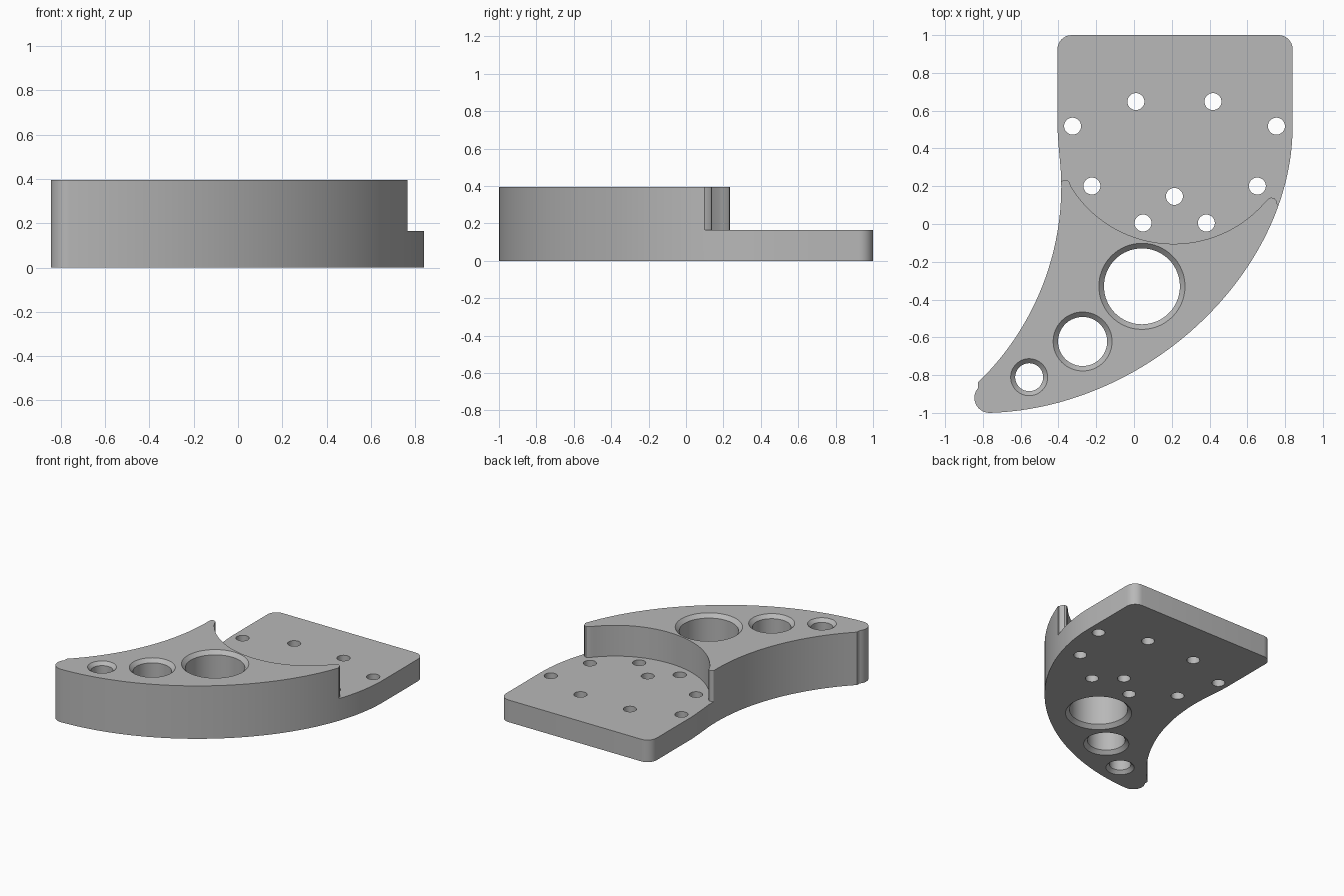
import bpy, bmesh, math
from mathutils import Vector
from mathutils.geometry import interpolate_bezier

if "Cube" in bpy.data.objects:
    bpy.data.objects.remove(bpy.data.objects["Cube"])

TOP, SHELF = 0.395, 0.165

grey = bpy.data.materials.new("plain grey")
grey.diffuse_color = (0.48, 0.48, 0.48, 1)
grey.use_nodes = True
grey.node_tree.nodes["Principled BSDF"].inputs["Base Color"].default_value = grey.diffuse_color


def arc(cx, cy, r, a0, a1, n):
    """Points on an arc, angles in degrees."""
    out = []
    for i in range(n + 1):
        a = math.radians(a0 + (a1 - a0) * i / n)
        out.append((cx + r * math.cos(a), cy + r * math.sin(a)))
    return out


def finish(name, bm):
    bmesh.ops.recalc_face_normals(bm, faces=bm.faces)
    mesh = bpy.data.meshes.new(name)
    bm.to_mesh(mesh)
    bm.free()
    mesh.materials.append(grey)
    ob = bpy.data.objects.new(name, mesh)
    bpy.context.collection.objects.link(ob)
    return ob


def prism(name, pts, z0, z1):
    """Extrude a flat outline from z0 to z1."""
    bm = bmesh.new()
    face = bm.faces.new([bm.verts.new((x, y, z0)) for x, y in pts])
    ext = bmesh.ops.extrude_face_region(bm, geom=[face])
    moved = [v for v in ext["geom"] if isinstance(v, bmesh.types.BMVert)]
    bmesh.ops.translate(bm, verts=moved, vec=(0, 0, z1 - z0))
    return finish(name, bm)


def add_spool(bm, x, y, profile, n):
    """Stack of rings (radius, height) closed at both ends."""
    rings = []
    for r, z in profile:
        rings.append([bm.verts.new((px, py, z))
                      for px, py in arc(x, y, r, 0, 360 - 360 / n, n - 1)])
    for a, b in zip(rings, rings[1:]):
        for i in range(n):
            j = (i + 1) % n
            bm.faces.new((a[i], a[j], b[j], b[i]))
    bm.faces.new(rings[0])
    bm.faces.new(rings[-1])


def cut(body, cutter):
    mod = body.modifiers.new(cutter.name, 'BOOLEAN')
    mod.operation = 'DIFFERENCE'
    mod.solver = 'EXACT'
    mod.object = cutter
    cutter.hide_render = True
    bpy.context.view_layer.objects.active = body
    bpy.ops.object.modifier_apply(modifier=mod.name)
    bpy.data.objects.remove(cutter)


# Curved bracket outline, counter-clockwise from the back right corner
outline = arc(0.765, 0.925, 0.075, 0, 90, 8)[::1]
outline += arc(-0.33, 0.925, 0.075, 90, 180, 8)
outline += [(-0.405, 0.5), (-0.398, 0.4), (-0.388, 0.29)]
outline += arc(-1.829, 0.2, 1.444, 0, -46, 28)
outline += arc(-0.765, -0.92, 0.08, 140, 266, 12)
sweep = interpolate_bezier(Vector((-0.765, -1.0, 0)), Vector((0.08, -0.975, 0)),
                           Vector((0.84, -0.25, 0)), Vector((0.84, 0.52, 0)), 48)
outline += [(p.x, p.y) for p in sweep]
bracket = prism("curved_bracket", outline, 0, TOP)

# Lowered shelf with a round inner wall and rounded wall tips
shelf = [(-0.6, 0.16), (-0.395, 0.205), (-0.381, 0.228), (-0.368, 0.234),
         (-0.354, 0.232), (-0.342, 0.222)]
shelf += arc(0.21, 0.535, 0.64, 212.2, 319.5, 48)
shelf += [(0.712, 0.133), (0.726, 0.14), (0.742, 0.137), (0.753, 0.125),
          (0.76, 0.1), (1.1, 0.06), (1.1, 1.2), (-0.6, 1.2)]
cut(bracket, prism("shelf_cutter", shelf, SHELF, 0.6))

# Three large holes, chamfered on both faces
bm = bmesh.new()
for x, y, r, c in [(0.042, -0.33, 0.201, 0.027),
                   (-0.272, -0.622, 0.130, 0.026),
                   (-0.555, -0.811, 0.074, 0.024)]:
    e = 0.02
    add_spool(bm, x, y, [(r + c + e, -e), (r, c), (r, TOP - c),
                         (r + c + e, TOP + e)], 64)
cut(bracket, finish("large_hole_cutter", bm))

# Nine bolt holes through the shelf
bm = bmesh.new()
for x, y in [(0.01, 0.648), (0.418, 0.648), (-0.325, 0.518), (0.754, 0.518),
             (-0.223, 0.201), (0.653, 0.201), (0.214, 0.146),
             (0.048, 0.005), (0.383, 0.005)]:
    add_spool(bm, x, y, [(0.045, -0.1), (0.045, 0.3)], 32)
cut(bracket, finish("bolt_hole_cutter", bm))

# Smooth curved walls, keep crisp rims
bpy.ops.object.select_all(action='DESELECT')
bracket.select_set(True)
bpy.context.view_layer.objects.active = bracket
bpy.ops.object.shade_smooth_by_angle(angle=math.radians(30))
